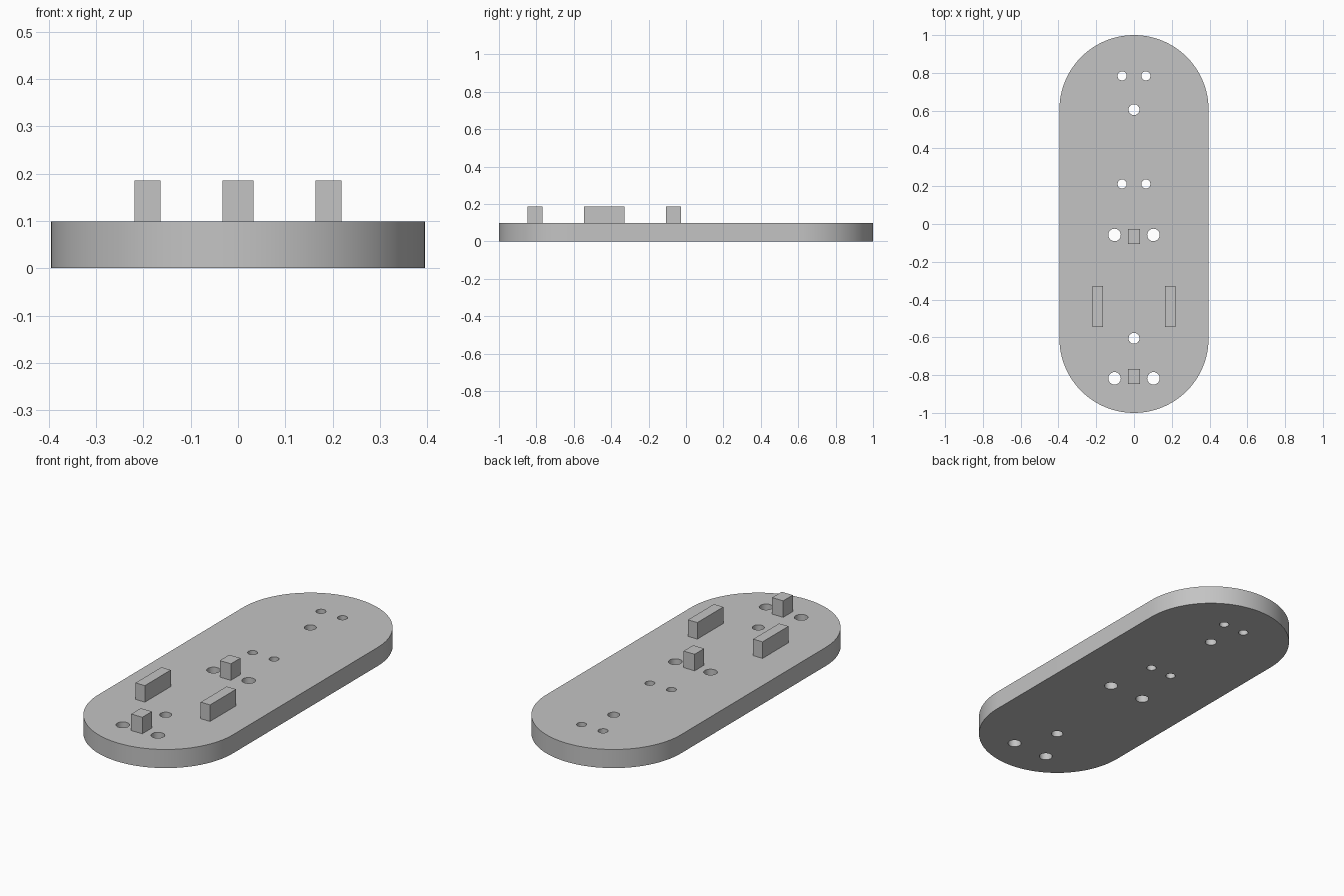
import bpy
import bmesh
from math import cos, sin, pi, radians
from mathutils import Matrix, Vector

cube = bpy.data.objects.get("Cube")
if cube:
    bpy.data.objects.remove(cube, do_unlink=True)

HALF_WIDTH = 0.395
ARC_Y = 1 - HALF_WIDTH
THICK = 0.0985
BLOCK_TOP = 0.186

grey = bpy.data.materials.new("plain grey")
grey.use_nodes = True
colour = (0.55, 0.55, 0.55, 1)
grey.diffuse_color = colour
grey.node_tree.nodes["Principled BSDF"].inputs["Base Color"].default_value = colour


def make_object(name, bm):
    bmesh.ops.recalc_face_normals(bm, faces=bm.faces)
    mesh = bpy.data.meshes.new(name)
    bm.to_mesh(mesh)
    bm.free()
    mesh.materials.append(grey)
    obj = bpy.data.objects.new(name, mesh)
    bpy.context.collection.objects.link(obj)
    return obj


def block(name, x, y, width, length):
    bm = bmesh.new()
    height = BLOCK_TOP - THICK
    place = Matrix.Translation((x, y, THICK + height / 2))
    bmesh.ops.create_cube(bm, size=1, matrix=place @ Matrix.Diagonal((width, length, height, 1)))
    return make_object(name, bm)


# Base plate: stadium outline extruded upward
bm = bmesh.new()
steps = 48
outline = []
for end, start in ((1, 0), (-1, pi)):
    for i in range(steps + 1):
        a = start + pi * i / steps
        outline.append(bm.verts.new((HALF_WIDTH * cos(a), end * ARC_Y + HALF_WIDTH * sin(a), 0)))
face = bm.faces.new(outline)
top = bmesh.ops.extrude_face_region(bm, geom=[face])["geom"]
bmesh.ops.translate(bm, vec=Vector((0, 0, THICK)),
                    verts=[v for v in top if isinstance(v, bmesh.types.BMVert)])
plate = make_object("base_plate", bm)

# Through holes: x offset, y, radius; offset holes come in mirrored pairs
holes = [(0.063, 0.784, 0.024), (0.063, 0.212, 0.024),
         (0, ARC_Y, 0.029), (0, -ARC_Y, 0.029),
         (0.103, -0.058, 0.033), (0.103, -0.817, 0.033)]
bm = bmesh.new()
for x, y, r in holes:
    for px in {x, -x}:
        bmesh.ops.create_cone(bm, cap_ends=True, segments=32, radius1=r, radius2=r,
                              depth=THICK * 3, matrix=Matrix.Translation((px, y, THICK / 2)))
cutter = make_object("hole_cutter", bm)
cutter.hide_render = True

cut = plate.modifiers.new("holes", "BOOLEAN")
cut.operation = "DIFFERENCE"
cut.solver = "EXACT"
cut.object = cutter
bpy.ops.object.select_all(action="DESELECT")
plate.select_set(True)
bpy.context.view_layer.objects.active = plate
bpy.ops.object.modifier_apply(modifier=cut.name)
bpy.data.objects.remove(cutter, do_unlink=True)
bpy.ops.object.shade_smooth_by_angle(angle=radians(30))

# Upright blocks on the plate
block("middle_block", 0, -0.066, 0.065, 0.08)
block("front_block", 0, -0.807, 0.065, 0.08)
for side, name in ((1, "left_rail"), (-1, "right_rail")):
    block(name, side * 0.191, -0.437, 0.055, 0.217)
